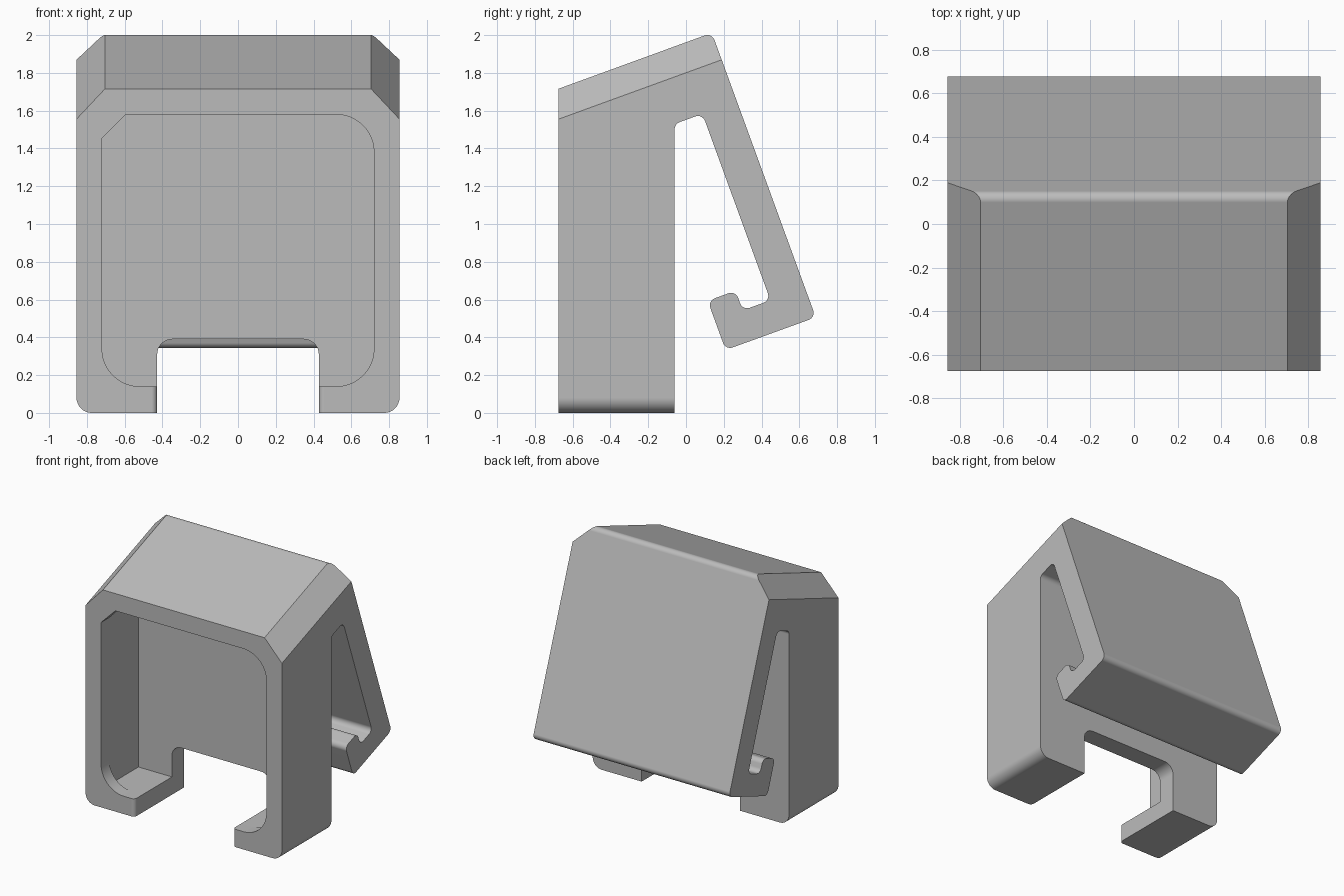
import bpy, bmesh, math
from mathutils import Vector

cube = bpy.data.objects.get("Cube")
if cube:
    bpy.data.objects.remove(cube, do_unlink=True)

HALF_WIDTH, FRONT, BACK = 0.855, -0.675, -0.06
TILT = math.radians(20)


def rounded(points):
    """Round each (a, b, radius, segments) corner; one segment gives a chamfer."""
    out = []
    for i, (a, b, radius, segments) in enumerate(points):
        p = Vector((a, b))
        if not radius:
            out.append(p)
            continue
        to_prev = (Vector(points[i - 1][:2]) - p).normalized()
        to_next = (Vector(points[(i + 1) % len(points)][:2]) - p).normalized()
        half = to_prev.angle(to_next) / 2
        reach = radius / math.tan(half)
        if segments == 1:
            out += [p + to_prev * reach, p + to_next * reach]
            continue
        centre = p + (to_prev + to_next).normalized() * radius / math.sin(half)
        start = p + to_prev * reach - centre
        end = p + to_next * reach - centre
        sweep = math.pi - 2 * half
        for k in range(segments + 1):
            t = k / segments
            out.append(centre + (start * math.sin((1 - t) * sweep)
                                 + end * math.sin(t * sweep)) / math.sin(sweep))
    return out


def prism(points, axis, low, high):
    """Extrude a rounded outline along one axis."""
    bm = bmesh.new()

    def place(p, d):
        return {"x": (d, p.x, p.y), "y": (p.x, d, p.y), "z": (p.x, p.y, d)}[axis]

    face = bm.faces.new([bm.verts.new(place(p, low)) for p in rounded(points)])
    new = bmesh.ops.extrude_face_region(bm, geom=[face])["geom"]
    shift = Vector(place(Vector((0, 0)), high - low))
    bmesh.ops.translate(bm, vec=shift, verts=[g for g in new if isinstance(g, bmesh.types.BMVert)])
    bmesh.ops.recalc_face_normals(bm, faces=bm.faces)
    return bm


def make_object(name, bm):
    mesh = bpy.data.meshes.new(name)
    bm.to_mesh(mesh)
    bm.free()
    obj = bpy.data.objects.new(name, mesh)
    bpy.context.collection.objects.link(obj)
    return obj


# Side profile: front block, sloping top, spring clip and hook
R, N = 0.04, 8
profile = [
    (FRONT, 0, 0, 0), (BACK, 0, 0, 0), (BACK, 1.53, R, N), (0.087, 1.583, R, N),
    (0.447, 0.596, R, N), (0.30, 0.543, R, N), (0.262, 0.647, R, N),
    (0.115, 0.593, R, N), (0.21, 0.333, R, N), (0.687, 0.506, R, N),
    (0.137, 2.012, R, N), (FRONT, 1.716, 0, 0),
]
body = prism(profile, "x", -HALF_WIDTH, HALF_WIDTH)

# Rounded lower outside edges
feet = [e for e in body.edges if all(v.co.z < 0.001 for v in e.verts)
        and abs(e.verts[0].co.x - e.verts[1].co.x) < 0.001]
bmesh.ops.bevel(body, geom=feet, offset=0.08, segments=N, profile=0.5, affect="EDGES")

# Chamfered sides of the sloping top
for side in (-1, 1):
    cut = bmesh.ops.bisect_plane(
        body, geom=body.verts[:] + body.edges[:] + body.faces[:],
        plane_co=(side * HALF_WIDTH, FRONT, 1.555),
        plane_no=(side, -math.sin(TILT), math.cos(TILT)), clear_outer=True)
    rim = [g for g in cut["geom_cut"] if isinstance(g, bmesh.types.BMEdge)]
    bmesh.ops.holes_fill(body, edges=rim, sides=0)
bmesh.ops.recalc_face_normals(body, faces=body.faces)
holder = make_object("clip_holder", body)

# Cutters: front opening, square pocket, cable notch, eased foot edges
W, LOW, HIGH = 0.72, 0.14, 1.58
opening = [(-W, LOW, 0.2, 12), (W, LOW, 0.2, 12), (W, HIGH, 0.2, 12), (-W, HIGH, 0.125, 1)]
pocket = [(x, z, 0, 0) for x, z in ((-W, LOW), (W, LOW), (W, HIGH), (-W, HIGH))]
G = 0.428
notch = [(-G, -0.2, 0, 0), (G, -0.2, 0, 0), (G, 0.39, 0.08, N), (-G, 0.39, 0.08, N)]
F = FRONT - 0.0003
flare = [(-G, -0.3, 0, 0), (-G, F, 0.03, N), (-0.6, F, 0, 0), (-0.6, -0.8, 0, 0),
         (0.6, -0.8, 0, 0), (0.6, F, 0, 0), (G, F, 0.03, N), (G, -0.3, 0, 0)]
cutters = [
    make_object("opening_cutter", prism(opening, "y", -0.8, -0.57)),
    make_object("pocket_cutter", prism(pocket, "y", FRONT + 0.1, -0.21)),
    make_object("notch_cutter", prism(notch, "y", -0.9, 0.03)),
    make_object("foot_edge_cutter", prism(flare, "z", -0.1, 0.2)),
]

bpy.ops.object.select_all(action="DESELECT")
holder.select_set(True)
bpy.context.view_layer.objects.active = holder
for cutter in cutters:
    cutter.hide_render = True
    mod = holder.modifiers.new(cutter.name, "BOOLEAN")
    mod.operation, mod.solver, mod.object = "DIFFERENCE", "EXACT", cutter
    bpy.ops.object.modifier_apply(modifier=mod.name)
    bpy.data.objects.remove(cutter, do_unlink=True)

# Smooth fillets, crisp flat faces
bpy.ops.object.shade_smooth_by_angle(angle=math.radians(25))
weighted = holder.modifiers.new("flat_face_normals", "WEIGHTED_NORMAL")
weighted.keep_sharp = True

# Single grey plastic
grey = bpy.data.materials.new("grey_plastic")
grey.use_nodes = True
colour = (0.5, 0.5, 0.5, 1)
grey.diffuse_color = colour
grey.node_tree.nodes["Principled BSDF"].inputs["Base Color"].default_value = colour
holder.data.materials.clear()
holder.data.materials.append(grey)
